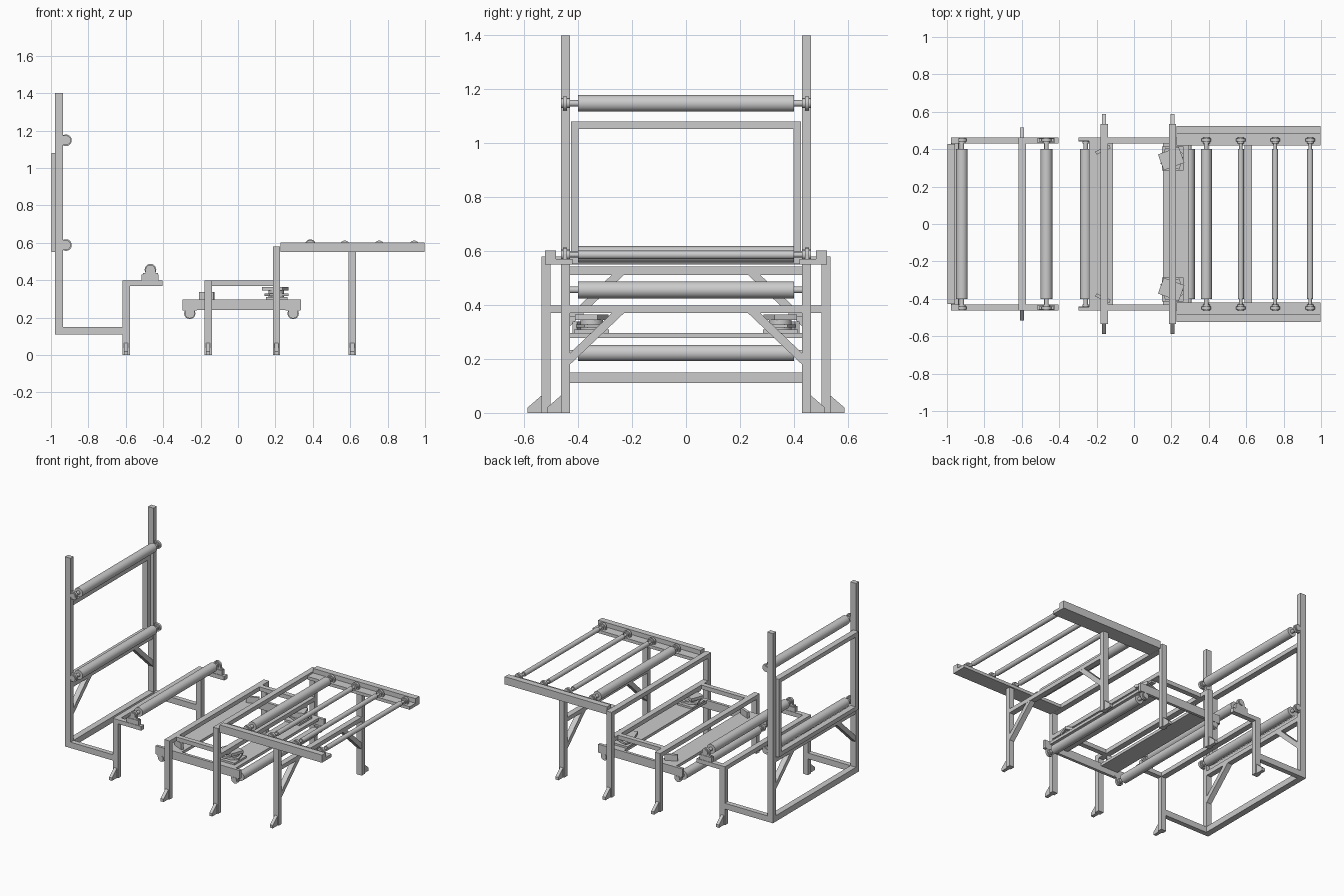
import bpy, bmesh
from math import pi, cos, sin
from mathutils import Vector, Matrix

if "Cube" in bpy.data.objects:
    bpy.data.objects.remove(bpy.data.objects["Cube"])

def finish(name, bm, smooth=False):
    bmesh.ops.recalc_face_normals(bm, faces=bm.faces)
    me = bpy.data.meshes.new(name)
    bm.to_mesh(me)
    bm.free()
    ob = bpy.data.objects.new(name, me)
    bpy.context.collection.objects.link(ob)
    if smooth:
        for o in bpy.context.selected_objects:
            o.select_set(False)
        bpy.context.view_layer.objects.active = ob
        ob.select_set(True)
        bpy.ops.object.shade_smooth_by_angle()
    return ob

def box(name, x, y, z, turn=0):
    """Box from (min, max) ranges, optionally turned about its own z axis."""
    bm = bmesh.new()
    mid = Vector([(a + b) / 2 for a, b in (x, y, z)])
    size = [abs(b - a) for a, b in (x, y, z)]
    bmesh.ops.create_cube(bm, size=1, matrix=Matrix.Translation(mid)
                          @ Matrix.Rotation(turn, 4, 'Z') @ Matrix.Diagonal((*size, 1)))
    return finish(name, bm)

def pair(name, x, y, z, turn=0):
    """Same box on the front and back sides."""
    for s in (-1, 1):
        box(name, x, sorted((s * y[0], s * y[1])), z, s * turn)

def cyl(name, c, r, length, axis='Y', seg=32):
    rot = Matrix.Rotation(pi / 2, 4, 'X') if axis == 'Y' else Matrix()
    bm = bmesh.new()
    bmesh.ops.create_cone(bm, cap_ends=True, segments=seg, radius1=r, radius2=r,
                          depth=length, matrix=Matrix.Translation(c) @ rot)
    return finish(name, bm, True)

def prism(name, pts, axis, a, b, smooth=False):
    """Extrude a flat profile along x (points are y,z) or y (points are x,z)."""
    bm = bmesh.new()
    vs = [bm.verts.new((a, u, v) if axis == 'X' else (u, a, v)) for u, v in pts]
    f = bm.faces.new(vs)
    new = bmesh.ops.extrude_face_region(bm, geom=[f])['geom']
    d = (b - a, 0, 0) if axis == 'X' else (0, b - a, 0)
    bmesh.ops.translate(bm, vec=d, verts=[g for g in new if isinstance(g, bmesh.types.BMVert)])
    return finish(name, bm, smooth)

def foot(x, y):
    """Sloped foot gusset on the outer face of each leg."""
    for s in (-1, 1):
        prism("foot", [(s * y, 0), (s * (y + .052), 0), (s * (y + .052), .02), (s * y, .065)],
              'X', x - .011, x + .011)

def braces(x, top, drop=.19):
    """Diagonal corner braces under a cross bar."""
    for s in (-1, 1):
        prism("corner_brace", [(s * .43, top - drop), (s * .43, top - drop + .042),
                               (s * .275, top), (s * .23, top)], 'X', x - .018, x + .018)

def roller(name, x, z, r, face, shaft=.012):
    """Roller with shaft and a pillow bearing at each end; face = base direction (dx, dz)."""
    cyl(name, (x, 0, z), r, .8)
    cyl(name + "_shaft", (x, 0, z), shaft, .92, seg=20)
    R, base = .026, .027
    fx, fz = face
    tx, tz = -fz, fx
    dome = [(R * cos(pi * i / 14), R * sin(pi * i / 14)) for i in range(15)]
    local = [(.04, -base), (.04, -base + .01), (R, -base + .01)] + dome \
        + [(-R, -base + .01), (-.04, -base + .01), (-.04, -base)]
    pts = [(x + tx * u - fx * v, z + tz * u - fz * v) for u, v in local]
    for s in (-1, 1):
        prism(name + "_bearing", pts, 'Y', s * .441, s * .457, True)
        cyl(name + "_bearing_hub", (x, s * .447, z), .018, .032, seg=24)

SIDE = (.43, .463)      # inner frame members
WIDE = (.503, .535)     # outer frame members

# Unwind stand: tall posts, base, short legs and arms
pair("tall_post", (-.978, -.936), SIDE, (.11, 1.4))
pair("base_rail", (-.936, -.615), SIDE, (.11, .15))
box("base_cross_bar", (-.978, -.936), (-.43, .43), (.11, .15))
box("post_cross_bar", (-.975, -.939), (-.43, .43), (.512, .542))
braces(-.957, .512)
pair("short_leg", (-.617, -.578), SIDE, (0, .398))
foot(-.598, .463)
pair("roller_arm", (-.578, -.405), SIDE, (.37, .398))
box("short_leg_cross_bar", (-.617, -.578), (-.43, .43), (.37, .398))
pair("bearing_riser", (-.515, -.425), (.433, .46), (.398, .43))

# Rectangular frame between the posts
pair("window_frame_side", (-.998, -.958), (.398, .427), (.55, 1.08))
for z in (.55, 1.052):
    box("window_frame_bar", (-.998, -.958), (-.398, .398), (z, z + .028))

# Rollers of the unwind stand
roller("upper_post_roller", -.92, 1.148, .031, (-1, 0))
roller("lower_post_roller", -.92, .588, .031, (-1, 0))
roller("arm_roller", -.468, .456, .031, (0, -1))

# Middle frame
pair("middle_leg", (-.18, -.14), WIDE, (0, .398))
pair("tall_middle_leg", (.186, .225), WIDE, (0, .58))
foot(-.16, .535)
foot(.206, .535)
pair("middle_rail", (-.14, .186), SIDE, (.37, .398))
box("middle_cross_bar", (-.18, -.14), (-.503, .503), (.37, .398))
box("middle_cross_bar", (.186, .225), (-.503, .503), (.37, .398))
box("table_end_bar", (.186, .225), (-.503, .503), (.552, .58))

# Hanging carriage with two plates and rollers beneath
pair("carriage_rail", (-.296, .336), (.444, .463), (.24, .297))
box("carriage_plate", (-.24, -.112), (-.444, .444), (.278, .297))
box("carriage_plate", (.155, .295), (-.444, .444), (.278, .297))
roller("carriage_roller", -.258, .222, .03, (0, 1))
roller("carriage_roller", .295, .222, .03, (0, 1))

# Pivot units and small links on the carriage
for s in (-1, 1):
    y = s * .35
    box("pivot_base", (.15, .265), (y - .065, y + .065), (.297, .31))
    cyl("pivot_drum", (.205, y, .33), .042, .045, 'Z')
    box("pivot_cap", (.14, .258), (y - .045, y + .045), (.345, .365), s * .35)
    box("pivot_lower_cap", (.152, .258), (y - .045, y + .045), (.316, .328), -s * .3)
    box("pivot_stem", (.19, .222), sorted((s * .38, s * .43)), (.358, .372))
pair("link_bar", (-.208, -.125), (.387, .405), (.297, .338), .42)

# Roller table
for s in (-1, 1):
    prism("table_side_rail", [(s * .42, .55), (s * .523, .55), (s * .523, .602),
                              (s * .482, .602), (s * .482, .571), (s * .42, .571)],
          'X', .228, .998)
pair("table_leg", (.592, .63), SIDE, (0, .55))
foot(.611, .463)
box("table_leg_cross_bar", (.592, .63), (-.43, .43), (.37, .398))
braces(.611, .37)
roller("large_table_roller", .387, .588, .03, (0, -1))
for x in (.571, .755, .942):
    roller("small_table_roller", x, .586, .016, (0, -1), .009)
